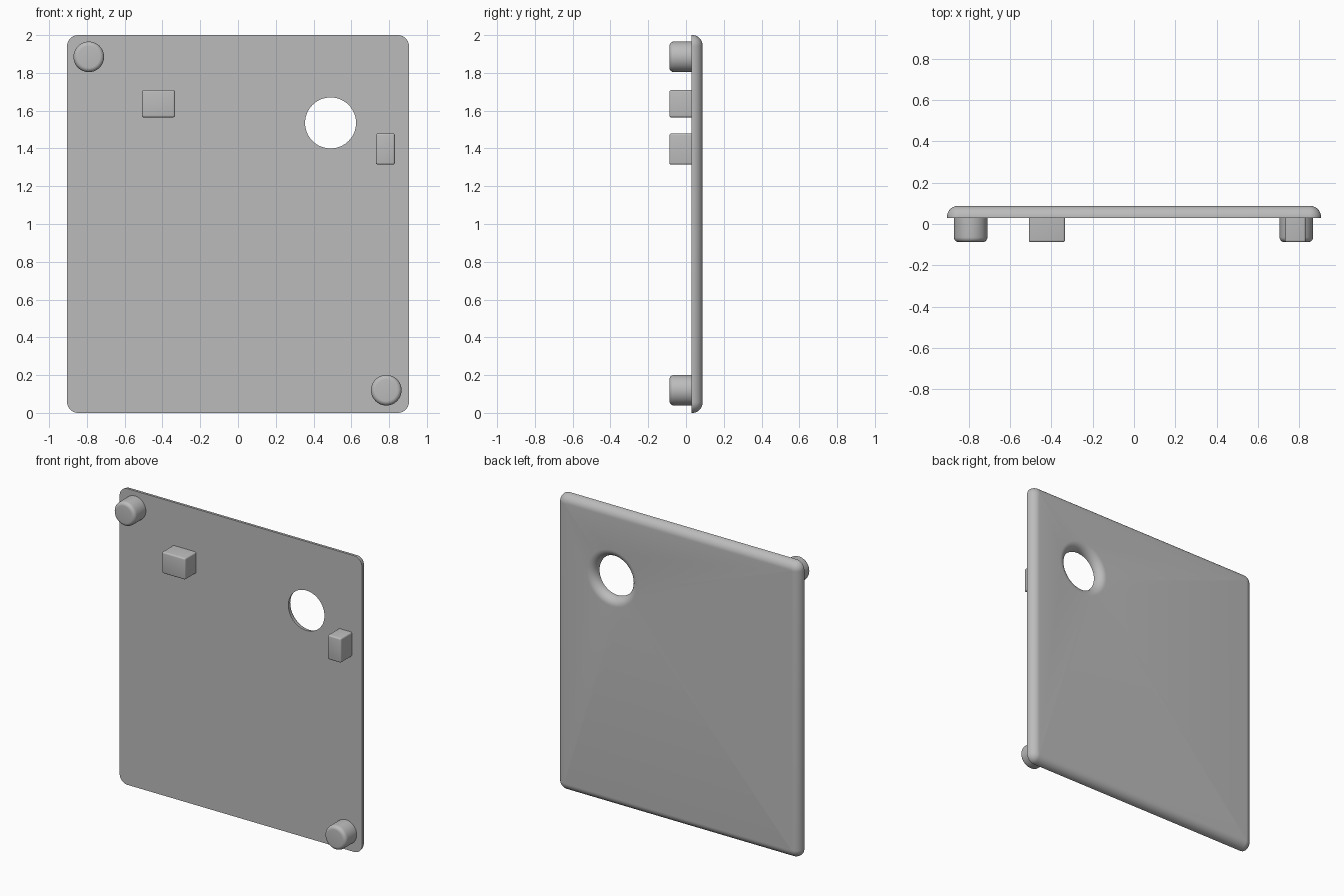
import bpy, bmesh, math
from mathutils import Vector

cube = bpy.data.objects.get("Cube")
if cube:
    bpy.data.objects.remove(cube)

grey = bpy.data.materials.new("plain_grey")
grey.use_nodes = True
COLOUR = (0.5, 0.5, 0.5, 1)
grey.diffuse_color = COLOUR
grey.node_tree.nodes["Principled BSDF"].inputs["Base Color"].default_value = COLOUR

FRONT, BACK, PEG_TIP = 0.03, 0.088, -0.088
HALF_W, CORNER, FILLET = 0.905, 0.058, 0.055
STEPS = 10


def finish(bm, name):
    bmesh.ops.recalc_face_normals(bm, faces=bm.faces)
    mesh = bpy.data.meshes.new(name)
    bm.to_mesh(mesh)
    bm.free()
    obj = bpy.data.objects.new(name, mesh)
    bpy.context.collection.objects.link(obj)
    mesh.materials.append(grey)
    bpy.ops.object.select_all(action="DESELECT")
    obj.select_set(True)
    bpy.context.view_layer.objects.active = obj
    bpy.ops.object.shade_smooth_by_angle(angle=math.radians(35))
    return obj


def rounded_outline(inset, y):
    """Rounded rectangle around the plate, pulled in by inset."""
    points = []
    for quarter, (sx, sz) in enumerate([(1, 1), (-1, 1), (-1, -1), (1, -1)]):
        for i in range(STEPS + 1):
            a = (quarter + i / STEPS) * math.pi / 2
            r = CORNER - inset
            points.append((sx * (HALF_W - CORNER) + r * math.cos(a), y,
                           1 + sz * (1 - CORNER) + r * math.sin(a)))
    return points


def circle(radius, y, count=64):
    return [(0.49 + radius * math.cos(math.tau * i / count), y,
             1.535 + radius * math.sin(math.tau * i / count)) for i in range(count)]


def loft(bm, rings):
    """Join closed rings; return the edge loops at both ends."""
    loops = [[bm.verts.new(p) for p in ring] for ring in rings]
    n = len(loops[0])
    for a, b in zip(loops, loops[1:]):
        for i in range(n):
            j = (i + 1) % n
            bm.faces.new((a[i], a[j], b[j], b[i]))
    return [[bm.edges.get((v[i], v[(i + 1) % n])) for i in range(n)]
            for v in (loops[0], loops[-1])]


# Plate with a rounded back rim and a hole flared towards the back
bm = bmesh.new()
arc = [(FILLET * (1 - math.cos(t)), BACK - FILLET + FILLET * math.sin(t))
       for t in (i / STEPS * math.pi / 2 for i in range(STEPS + 1))]
profile = [(0, FRONT)] + arc
outer = loft(bm, [rounded_outline(d, y) for d, y in profile])
hole = loft(bm, [circle(0.135 + d, y) for d, y in profile])
for rim, opening, facing in zip(outer, hole, (-1, 1)):
    bmesh.ops.triangle_fill(bm, edges=rim + opening, use_beauty=True,
                            normal=Vector((0, facing, 0)))
finish(bm, "plate")


# Round pegs in opposite corners
def round_peg(name, x, z):
    bm = bmesh.new()
    r, b = 0.081, 0.024
    rings = [(r, FRONT + 0.002)]
    for i in range(7):
        t = i / 6 * math.pi / 2
        rings.append((r - b + b * math.cos(t), PEG_TIP + b - b * math.sin(t)))
    ends = loft(bm, [[(x + q * math.cos(math.tau * k / 48), y,
                       z + q * math.sin(math.tau * k / 48)) for k in range(48)]
                     for q, y in rings])
    for edges in ends:
        bmesh.ops.contextual_create(bm, geom=edges)
    finish(bm, name)


round_peg("upper_right_peg", -0.79, 1.885)
round_peg("lower_left_peg", 0.785, 0.12)


# Square blocks with softened edges
def block(name, x, z, width, height):
    bm = bmesh.new()
    bmesh.ops.create_cube(bm, size=1)
    depth = FRONT + 0.002 - PEG_TIP
    for v in bm.verts:
        v.co = (x + v.co.x * width, PEG_TIP + (v.co.y + 0.5) * depth, z + v.co.z * height)
    edges = [e for e in bm.edges if min(v.co.y for v in e.verts) < 0]
    bmesh.ops.bevel(bm, geom=edges, offset=0.01, segments=4, profile=0.5, affect="EDGES")
    finish(bm, name)


block("wide_block", -0.421, 1.637, 0.175, 0.145)
block("tall_block", 0.78, 1.397, 0.1, 0.165)
